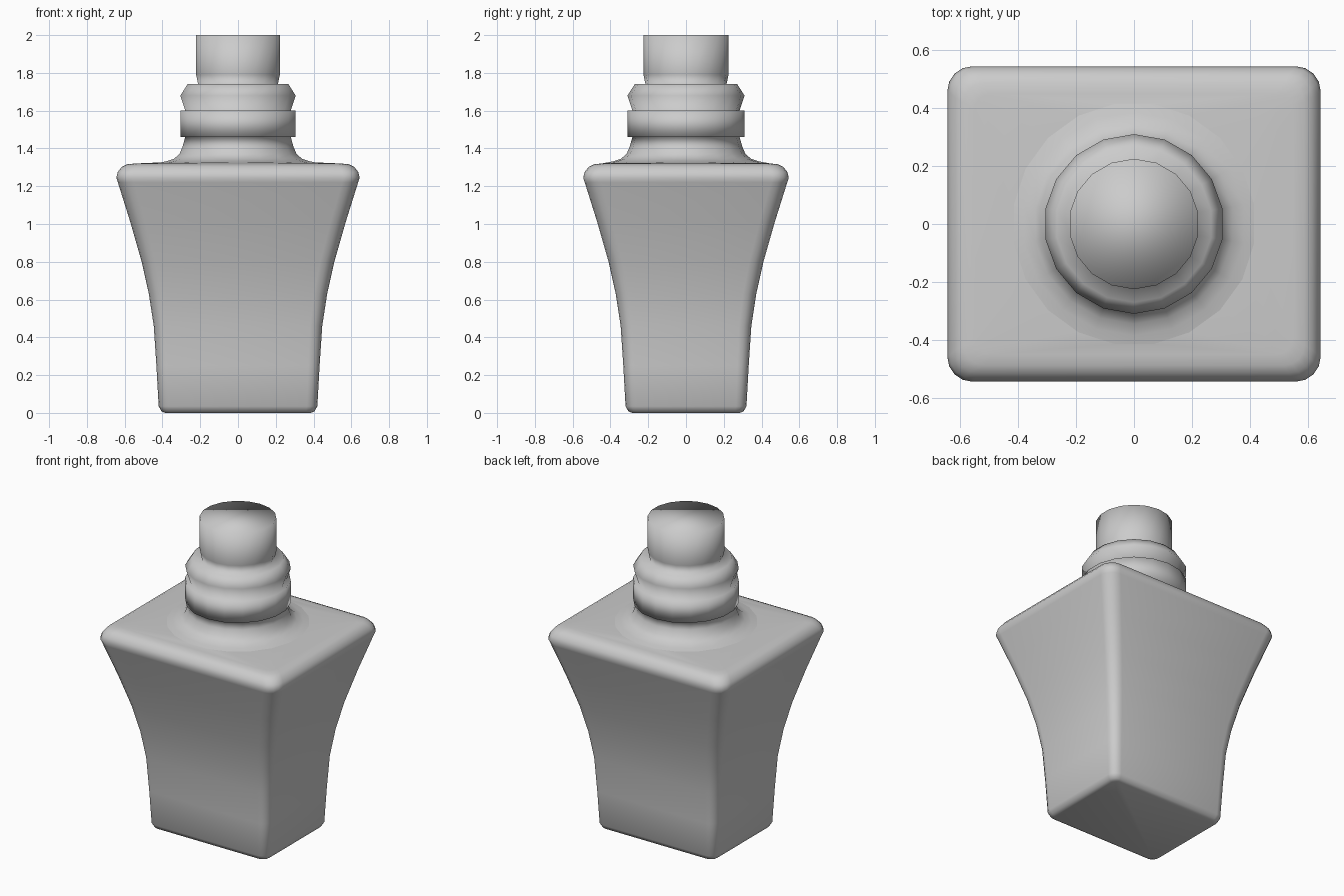
import bpy, bmesh, math

if "Cube" in bpy.data.objects:
    bpy.data.objects.remove(bpy.data.objects["Cube"])


def loft(name, rings, cap_bottom=False, cap_top=False):
    """Skin a stack of rings that share one point count, shaded smooth."""
    bm = bmesh.new()
    loops = [[bm.verts.new(p) for p in ring] for ring in rings]
    n = len(loops[0])
    for a, b in zip(loops, loops[1:]):
        for i in range(n):
            j = (i + 1) % n
            bm.faces.new((a[i], a[j], b[j], b[i]))
    if cap_bottom:
        bm.faces.new(loops[0][::-1])
    if cap_top:
        bm.faces.new(loops[-1])
    for f in bm.faces:
        f.smooth = True
    me = bpy.data.meshes.new(name)
    bm.to_mesh(me)
    bm.free()
    ob = bpy.data.objects.new(name, me)
    bpy.context.collection.objects.link(ob)
    return ob


def circle(r, z, n, start=0.0):
    angles = [start + 2 * math.pi * i / n for i in range(n)]
    return [(r * math.cos(a), r * math.sin(a), z) for a in angles]


SEGS = 4  # segments per rounded corner


def rounded_rect(hx, hy, r, z):
    pts = []
    for q, (sx, sy) in enumerate([(1, 1), (-1, 1), (-1, -1), (1, -1)]):
        for k in range(SEGS + 1):
            a = math.pi / 2 * (q + k / SEGS)
            pts.append((sx * (hx - r) + r * math.cos(a),
                        sy * (hy - r) + r * math.sin(a), z))
    return pts


# Flared rectangular body: half width, corner radius, height (depth is 0.1 less)
body_profile = [
    (0.385, 0.03, 0.0), (0.405, 0.045, 0.008), (0.42, 0.055, 0.035),
    (0.432, 0.06, 0.25), (0.446, 0.065, 0.46), (0.472, 0.07, 0.63),
    (0.51, 0.075, 0.80), (0.57, 0.08, 1.01), (0.636, 0.085, 1.22),
    (0.644, 0.085, 1.245), (0.637, 0.085, 1.275), (0.615, 0.08, 1.303),
    (0.588, 0.07, 1.316), (0.55, 0.06, 1.32),
]
rings = [rounded_rect(hx, hx - 0.1, r, z) for hx, r, z in body_profile]
n_body = len(rings[0])
# Shoulder closes in to a round opening under the neck
rings.append(circle(0.42, 1.326, n_body, math.radians(45) - 2 * 2 * math.pi / n_body))
loft("bottle_body", rings, cap_bottom=True)

# Turned neck: flared base, straight band, bevelled band and stopper
neck_profile = [
    (0.435, 1.322), (0.385, 1.332), (0.345, 1.345), (0.315, 1.37),
    (0.298, 1.41), (0.284, 1.46),
    (0.31, 1.46), (0.31, 1.60),
    (0.283, 1.60), (0.31, 1.68), (0.27, 1.742),
    (0.215, 1.742), (0.225, 1.79), (0.225, 2.0),
]
loft("neck_and_stopper",
     [circle(r, z, 18, math.pi / 2) for r, z in neck_profile], cap_top=True)
